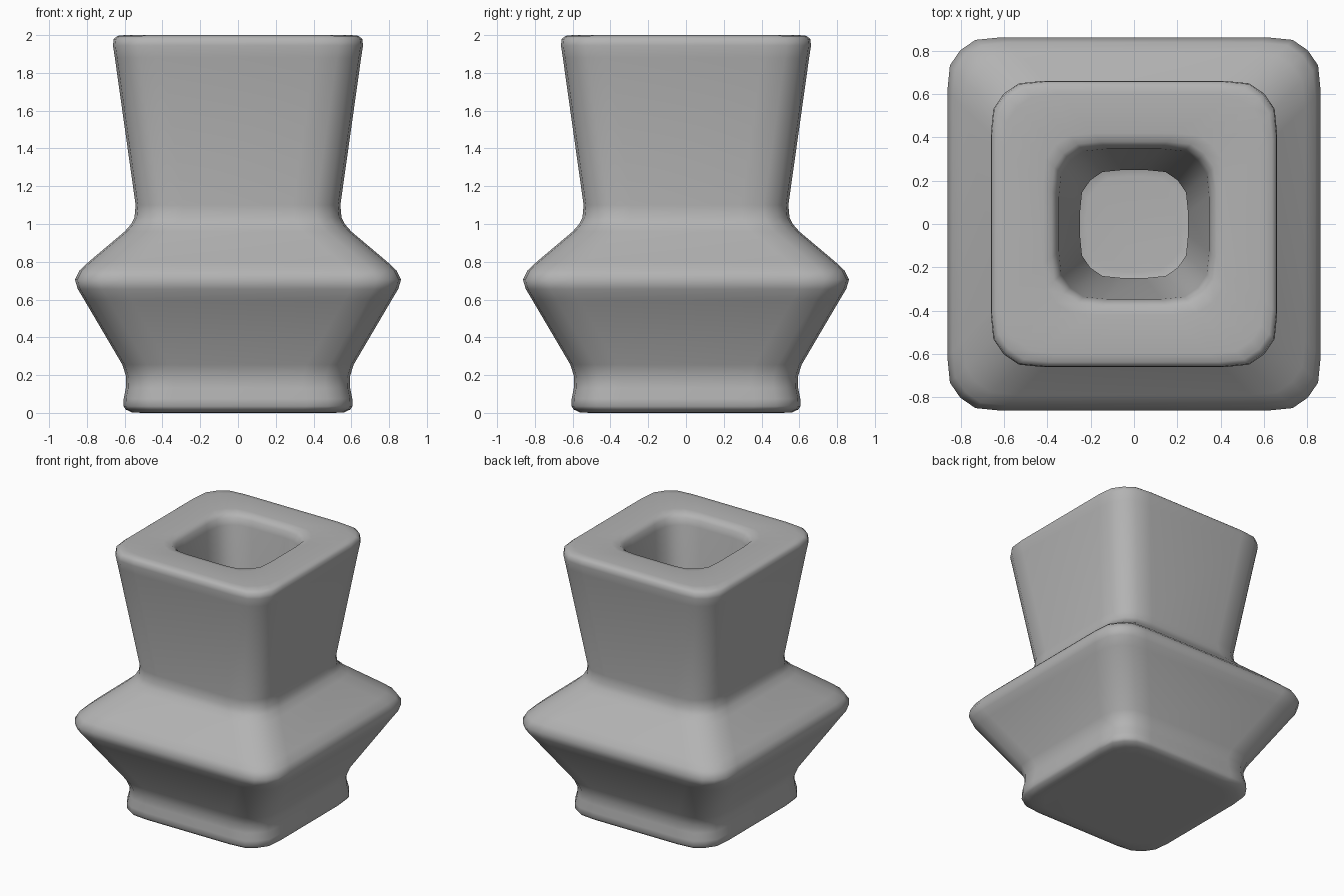
import bpy, bmesh

if "Cube" in bpy.data.objects:
    bpy.data.objects.remove(bpy.data.objects["Cube"])

# Profile as (half width, height): outside from base to rim, then down the inner cavity
OUTSIDE = [
    (0.50, 0.0), (0.56, 0.002), (0.595, 0.018), (0.606, 0.035), (0.605, 0.075),
    (0.594, 0.13), (0.592, 0.19), (0.612, 0.255),
    (0.815, 0.60), (0.848, 0.655), (0.863, 0.705), (0.838, 0.755), (0.79, 0.80),
    (0.60, 0.96), (0.565, 1.00), (0.548, 1.035), (0.542, 1.10),
    (0.652, 1.88), (0.662, 1.945), (0.658, 1.98), (0.638, 1.996), (0.60, 2.0),
]
THROAT = [(0.42, 2.0), (0.38, 1.992), (0.358, 1.968), (0.347, 1.92), (0.250, 1.03)]
CAVITY = [
    (0.27, 0.87), (0.46, 0.70), (0.485, 0.65), (0.46, 0.59),
    (0.31, 0.34), (0.28, 0.305), (0.22, 0.30),
]

# Softened corner: insets from the square corner
CORNER = [(0.0, 0.25), (0.012, 0.13), (0.06, 0.06), (0.13, 0.012), (0.25, 0.0)]


def ring(bm, w, z):
    s = min(1.0, 0.6 + w * 0.8)
    verts = []
    for k in range(4):
        for a, b in CORNER:
            x, y = w - a * s, w - b * s
            for _ in range(k):
                x, y = -y, x
            verts.append(bm.verts.new((x, y, z)))
    return verts


# Loft the rounded square sections into one closed vase
bm = bmesh.new()
rings = [ring(bm, w, z) for w, z in OUTSIDE + THROAT + CAVITY]
n = len(rings[0])
for low, high in zip(rings, rings[1:]):
    for i in range(n):
        j = (i + 1) % n
        bm.faces.new((low[i], low[j], high[j], high[i]))
bm.faces.new(rings[0][::-1])
bm.faces.new(rings[-1])
bmesh.ops.recalc_face_normals(bm, faces=bm.faces[:])
for f in bm.faces:
    f.smooth = True

# Crisp edge where the throat opens into the wider cavity
neck = rings[len(OUTSIDE) + len(THROAT) - 1]
for i in range(n):
    bm.edges.get((neck[i], neck[(i + 1) % n])).smooth = False

mesh = bpy.data.meshes.new("square_vase")
bm.to_mesh(mesh)
bm.free()
vase = bpy.data.objects.new("square_vase", mesh)
bpy.context.collection.objects.link(vase)

# Dark grey clay
clay = bpy.data.materials.new("grey_clay")
clay.diffuse_color = (0.45, 0.45, 0.45, 1)
clay.use_nodes = True
clay.node_tree.nodes["Principled BSDF"].inputs["Base Color"].default_value = clay.diffuse_color
mesh.materials.append(clay)
